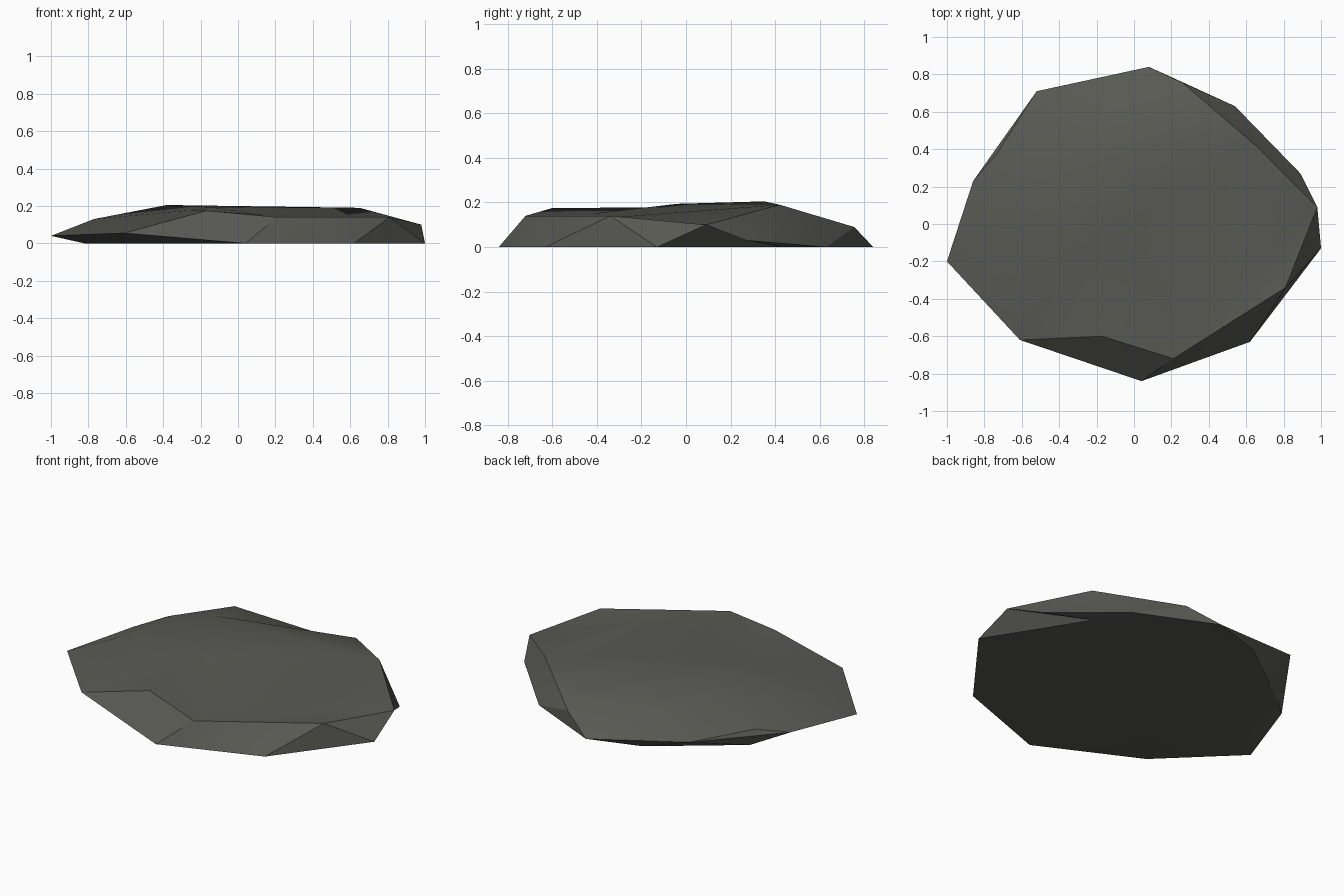
import bpy
import bmesh
import math
from mathutils import Vector
from mathutils.geometry import delaunay_2d_cdt

cube = bpy.data.objects.get("Cube")
if cube:
    bpy.data.objects.remove(cube, do_unlink=True)

# Widest rim of the stone, counter-clockwise
rim = [(1, -.13, 0), (.98, .09, .1), (.89, .27, .03), (.54, .63, 0),
       (.08, .84, 0), (-.52, .71, .09), (-.86, .23, .058),
       (-1, -.2, .04), (-.61, -.62, .055), (.04, -.84, 0), (.62, -.63, 0)]

# Weathered crown: ridge corners and the shallow dip at the front
crown = [(.21, -.72, .14), (.81, -.34, .14), (.65, .42, .19), (.26, .755, .09),
         (-.38, .35, .205), (-.73, .38, .1), (-.77, -.08, .13), (-.17, -.6, .175),
         (-.15, -.04, .194), (-.25, -.14, .178), (.15, -.42, .15), (.55, -.33, .133)]

# Flat resting face, set in from the overhanging rim
base = [(.65, .43, 0), (-.23, .74, 0), (-.7, .39, 0), (-.82, -.1, 0), (-.45, -.42, 0)]

n = len(rim)
rim_edges = [(i, (i + 1) % n) for i in range(n)]
# Sharp ridges that the crown triangulation must keep
ridges = [(n + 7, n), (n, n + 1), (n + 1, 1), (1, n + 2), (n + 2, n + 3),
          (n + 3, 4), (n + 2, n + 4), (n + 4, 5)]

bm = bmesh.new()
rim_verts = [bm.verts.new(p) for p in rim]


def skin(inner, extra_edges, flip):
    """Triangulate from the shared rim across the inner points."""
    verts = rim_verts + [bm.verts.new(p) for p in inner]
    flat = [Vector(v.co.xy) for v in verts]
    result = delaunay_2d_cdt(flat, rim_edges + extra_edges, [], 1, 1e-5)
    origin = result[3]
    for tri in result[2]:
        corners = [verts[origin[i][0]] for i in tri]
        bm.faces.new(corners[::-1] if flip else corners)


skin(crown, ridges, False)
skin(base, [], True)
bmesh.ops.recalc_face_normals(bm, faces=bm.faces)

mesh = bpy.data.meshes.new("flat_stone")
bm.to_mesh(mesh)
bm.free()
stone = bpy.data.objects.new("flat_stone", mesh)
bpy.context.collection.objects.link(stone)

# Dark warm grey rock
colour = (.1, .1, .088, 1)
mat = bpy.data.materials.new("dark_grey_rock")
mat.use_nodes = True
mat.diffuse_color = colour
mat.node_tree.nodes["Principled BSDF"].inputs["Base Color"].default_value = colour
mesh.materials.append(mat)

# Soft shading with crisp breaks
bpy.ops.object.select_all(action="DESELECT")
stone.select_set(True)
bpy.context.view_layer.objects.active = stone
bpy.ops.object.shade_smooth_by_angle(angle=math.radians(30))
